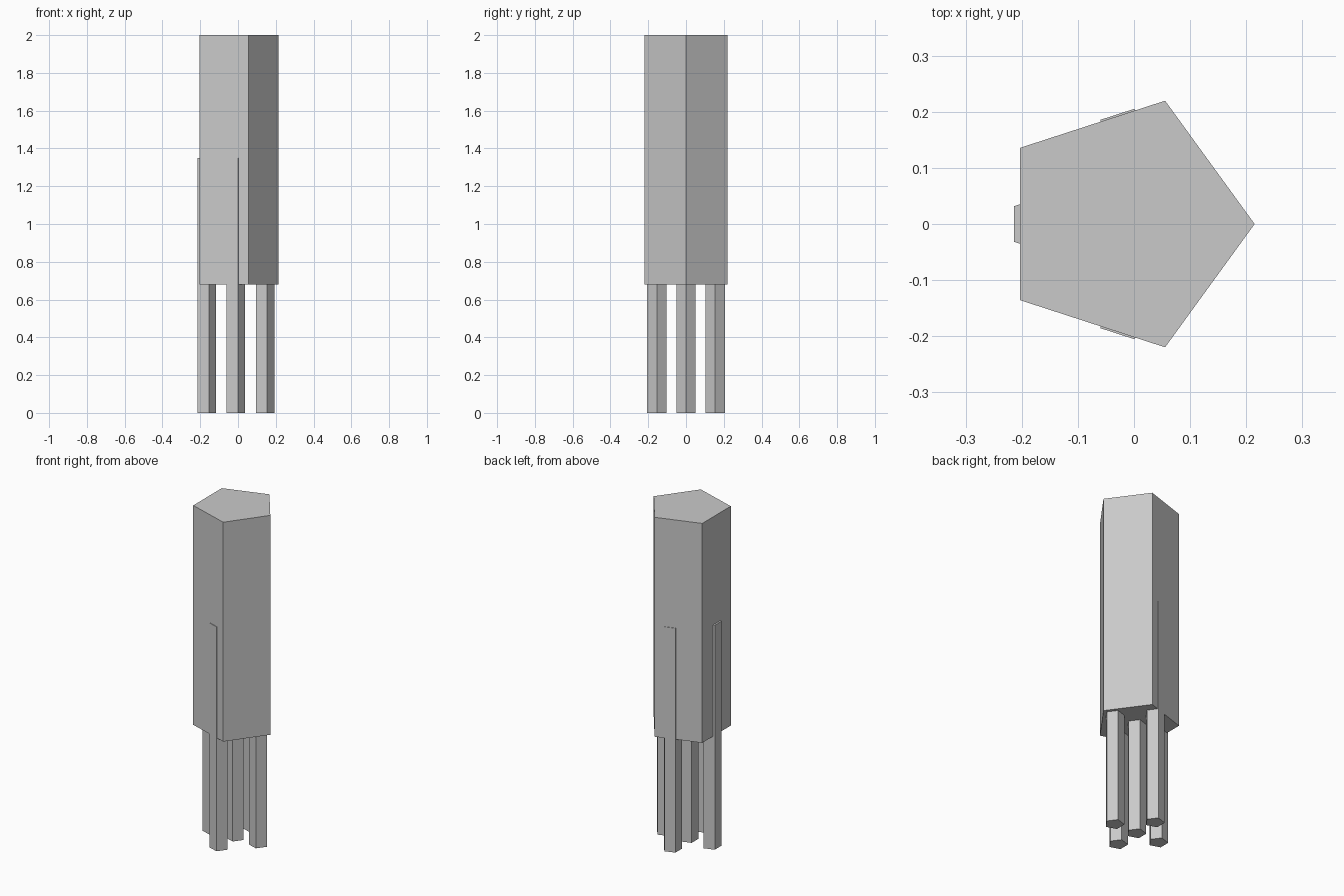
import bpy
import math

if "Cube" in bpy.data.objects:
    bpy.data.objects.remove(bpy.data.objects["Cube"], do_unlink=True)

CENTRE_X = -0.016

grey = bpy.data.materials.new("light_grey")
grey.use_nodes = True
colour = (0.59, 0.59, 0.59, 1)
grey.diffuse_color = colour
grey.node_tree.nodes["Principled BSDF"].inputs["Base Color"].default_value = colour


def pentagon_prism(name, x, y, radius, bottom, top):
    """Upright five-sided prism with one corner towards +x."""
    bpy.ops.mesh.primitive_cylinder_add(
        vertices=5, radius=radius, depth=top - bottom,
        location=(x, y, (top + bottom) / 2))
    obj = bpy.context.object
    obj.name = name
    # the primitive starts with a corner on +y
    obj.rotation_euler.z = -math.pi / 2
    obj.data.materials.append(grey)
    return obj


# Tall body
pentagon_prism("body", CENTRE_X, 0, 0.231, 0.68, 2)

# One centre leg and four around it, running up into the body
legs = {"centre_leg": (0, 0), "left_leg": (1, 0), "right_leg": (-1, 0),
        "front_leg": (0, -1), "back_leg": (0, 1)}
for name, (dx, dy) in legs.items():
    pentagon_prism(name, CENTRE_X + dx * 0.154, dy * 0.154, 0.054, 0, 1.35)
